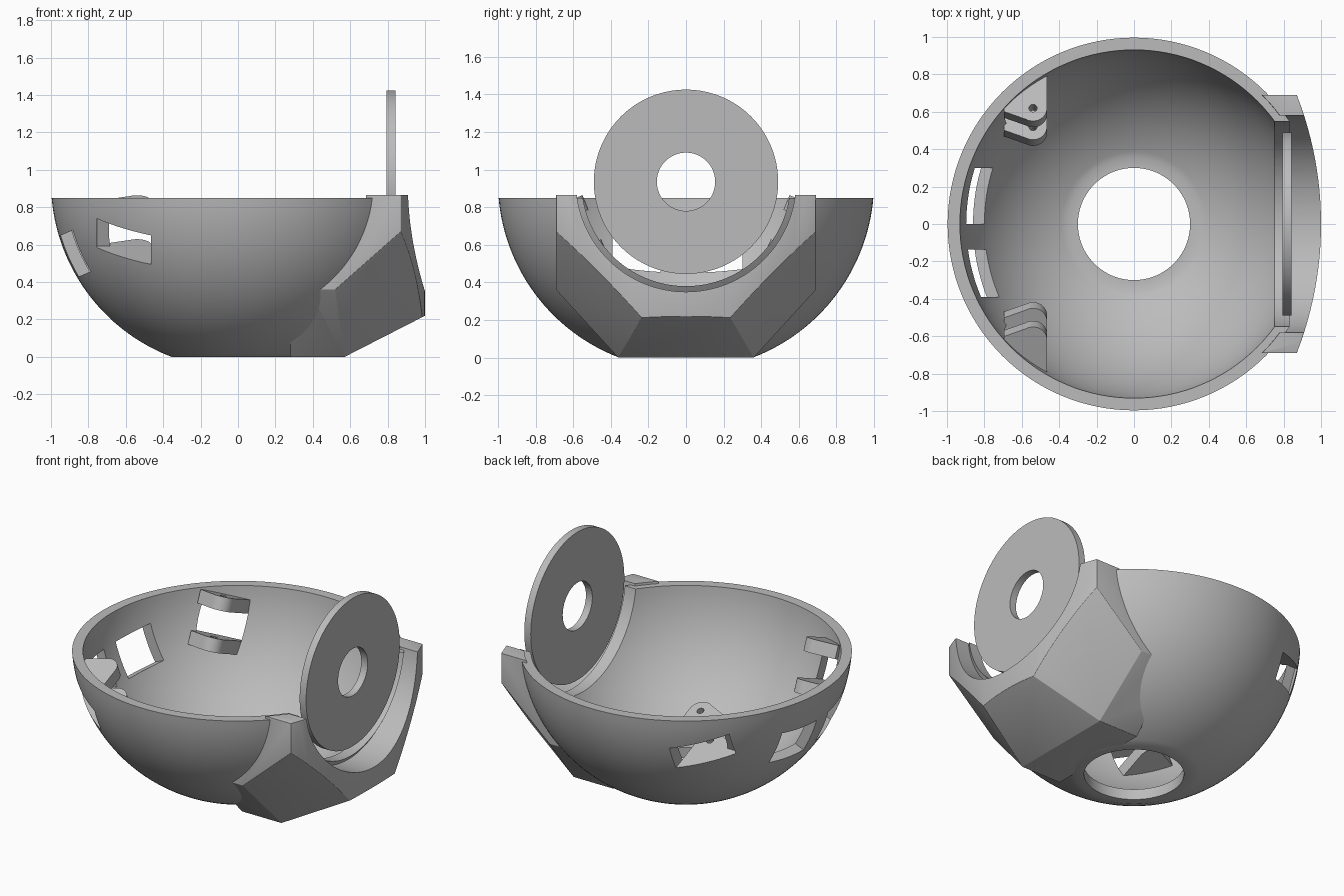
import bpy, bmesh, math
from mathutils import Vector, Matrix

cube = bpy.data.objects.get("Cube")
if cube:
    bpy.data.objects.remove(cube, do_unlink=True)

CZ = 0.935          # height of the sphere centre
R_OUT, R_IN = 1.0, 0.935
RIM = 0.85
TILT = math.radians(23)

grey = bpy.data.materials.new("light_grey")
grey.use_nodes = True
grey.diffuse_color = (0.5, 0.5, 0.5, 1)
grey.node_tree.nodes["Principled BSDF"].inputs["Base Color"].default_value = (0.5, 0.5, 0.5, 1)


def make(name, bm, matrix=None):
    if matrix:
        bm.transform(matrix)
    bmesh.ops.recalc_face_normals(bm, faces=bm.faces[:])
    mesh = bpy.data.meshes.new(name)
    bm.to_mesh(mesh)
    bm.free()
    mesh.materials.append(grey)
    ob = bpy.data.objects.new(name, mesh)
    bpy.context.collection.objects.link(ob)
    return ob


def prism(name, outline, low, high, matrix=None):
    """Extrude a flat outline along local z."""
    bm = bmesh.new()
    face = bm.faces.new([bm.verts.new((x, y, low)) for x, y in outline])
    top = bmesh.ops.extrude_face_region(bm, geom=[face])["geom"]
    bmesh.ops.translate(bm, vec=(0, 0, high - low),
                        verts=[v for v in top if isinstance(v, bmesh.types.BMVert)])
    return make(name, bm, matrix)


def circle(r, n=96):
    return [(r * math.cos(2 * math.pi * i / n), r * math.sin(2 * math.pi * i / n)) for i in range(n)]


def rod(name, r, x0, x1, n=128):
    """Cylinder along x through the sphere centre."""
    turn = Matrix.Translation((0, 0, CZ)) @ Matrix.Rotation(math.pi / 2, 4, 'Y')
    return prism(name, circle(r, n), x0, x1, turn)


def ball(name, r):
    bm = bmesh.new()
    bmesh.ops.create_uvsphere(bm, u_segments=128, v_segments=64, radius=r)
    return make(name, bm, Matrix.Translation((0, 0, CZ)))


def apply(ob, mod):
    bpy.context.view_layer.objects.active = ob
    bpy.ops.object.modifier_apply(modifier=mod.name)


def boolean(ob, cutter, operation='DIFFERENCE'):
    mod = ob.modifiers.new("cut", 'BOOLEAN')
    mod.operation, mod.solver, mod.object = operation, 'EXACT', cutter
    apply(ob, mod)
    bpy.data.objects.remove(cutter, do_unlink=True)


def smooth(ob):
    bpy.ops.object.select_all(action='DESELECT')
    ob.select_set(True)
    bpy.context.view_layer.objects.active = ob
    bpy.ops.object.shade_smooth_by_angle(angle=math.radians(25))


# Bowl: revolved wall with a flat rim and a hole in the floor
def wall(r, z0, n=28):
    a0, a1 = math.asin((z0 - CZ) / r), math.asin((RIM - CZ) / r)
    return [(r * math.cos(a0 + (a1 - a0) * i / n), CZ + r * math.sin(a0 + (a1 - a0) * i / n))
            for i in range(n + 1)]


profile = [(0.3, 0)] + wall(R_OUT, 0) + wall(R_IN, 0.07)[::-1] + [(0.3, 0.07)]
bm = bmesh.new()
ring = [bm.verts.new((r, 0, z)) for r, z in profile]
edges = [bm.edges.new((ring[i - 1], ring[i])) for i in range(len(ring))]
bmesh.ops.spin(bm, geom=ring + edges, cent=(0, 0, 0), axis=(0, 0, 1),
               angle=2 * math.pi, steps=128, use_merge=True)
bmesh.ops.remove_doubles(bm, verts=bm.verts[:], dist=1e-5)
bowl = make("bowl", bm)
boolean(bowl, rod("port_cutter", 0.555, 0.4, 1.3))

# Two slots in the end wall
slot_turn = Matrix.Translation((-0.875, 0, 0.55)) @ Matrix.Rotation(-TILT, 4, 'Y')
for y0, y1 in ((0.0, 0.3), (-0.39, -0.136)):
    box = [(-0.3, y0), (0.3, y0), (0.3, y1), (-0.3, y1)]
    boolean(bowl, prism("slot_cutter", box, -0.12, 0.12, slot_turn))

# Side windows with a pair of hinge lugs each
lug = [(0.075 * math.cos(math.radians(-a)), 0.075 * math.sin(math.radians(-a))) for a in range(0, 121, 10)]
lug += [(-0.155, -0.02), (-0.155, 0.5), (0.075, 0.5)]
window = [(-0.215, 0.02), (0.075, 0.02), (0.075, 0.7), (-0.215, 0.7)]
for side, label in ((1, "back"), (-1, "front")):
    frame = (Matrix.Scale(side, 4, (0, 1, 0)) @ Matrix.Translation((-0.54, 0.52, 0.6))
             @ Matrix.Rotation(-TILT, 4, 'X'))
    boolean(bowl, prism("window_cutter", window, 0, 0.17, frame))
    for low, level in ((-0.085, "lower"), (0.17, "upper")):
        plate = prism(f"{label}_{level}_lug", lug, low, low + 0.085, frame)
        boolean(plate, prism("pin_cutter", circle(0.022, 24), low - 0.1, low + 0.2, frame))
        boolean(plate, ball("trim", 0.965), 'INTERSECT')
        smooth(plate)
smooth(bowl)

# Port housing: bowed front face, then cut by slanted planes
arc_r, half = 1.9, 0.69
plan = [(0.28, half), (0.28, -half)]
for i in range(25):
    y = -half + 2 * half * i / 24
    plan.append((1.0 - arc_r + math.sqrt(arc_r ** 2 - y ** 2), y))
housing = prism("port_housing", plan, 0.0, 0.865)
bm = bmesh.new()
bm.from_mesh(housing.data)
cuts = [((1.0, 0, 0.22), (0.22, 0, -0.43))]
for s in (1, -1):
    cuts.append(((0.5, s * 0.69, 0.36), (0, s * 0.36, -0.33)))
    cuts.append(((0.87, s * 0.69, 0.67), (0.15, s * 0.209, -0.17)))
for point, normal in cuts:
    cut = bmesh.ops.bisect_plane(bm, geom=bm.verts[:] + bm.edges[:] + bm.faces[:], dist=1e-5,
                                 plane_co=Vector(point), plane_no=Vector(normal), clear_outer=True)
    bmesh.ops.holes_fill(bm, edges=[e for e in bm.edges if e.is_boundary], sides=0)
bmesh.ops.recalc_face_normals(bm, faces=bm.faces[:])
bm.to_mesh(housing.data)
bm.free()
bevel = housing.modifiers.new("soft_edges", 'BEVEL')
bevel.width, bevel.segments, bevel.angle_limit = 0.018, 3, math.radians(20)
apply(housing, bevel)
boolean(housing, ball("bowl_cutter", 0.975))
boolean(housing, rod("socket_cutter", 0.585, 0.5, 1.3))
boolean(housing, prism("floor_cutter", circle(0.36), -0.2, 0.3))
smooth(housing)

# Upright disc with a centre hole
disc = rod("port_disc", 0.49, 0.795, 0.842)
boolean(disc, rod("hole_cutter", 0.155, 0.6, 1.0))
smooth(disc)
